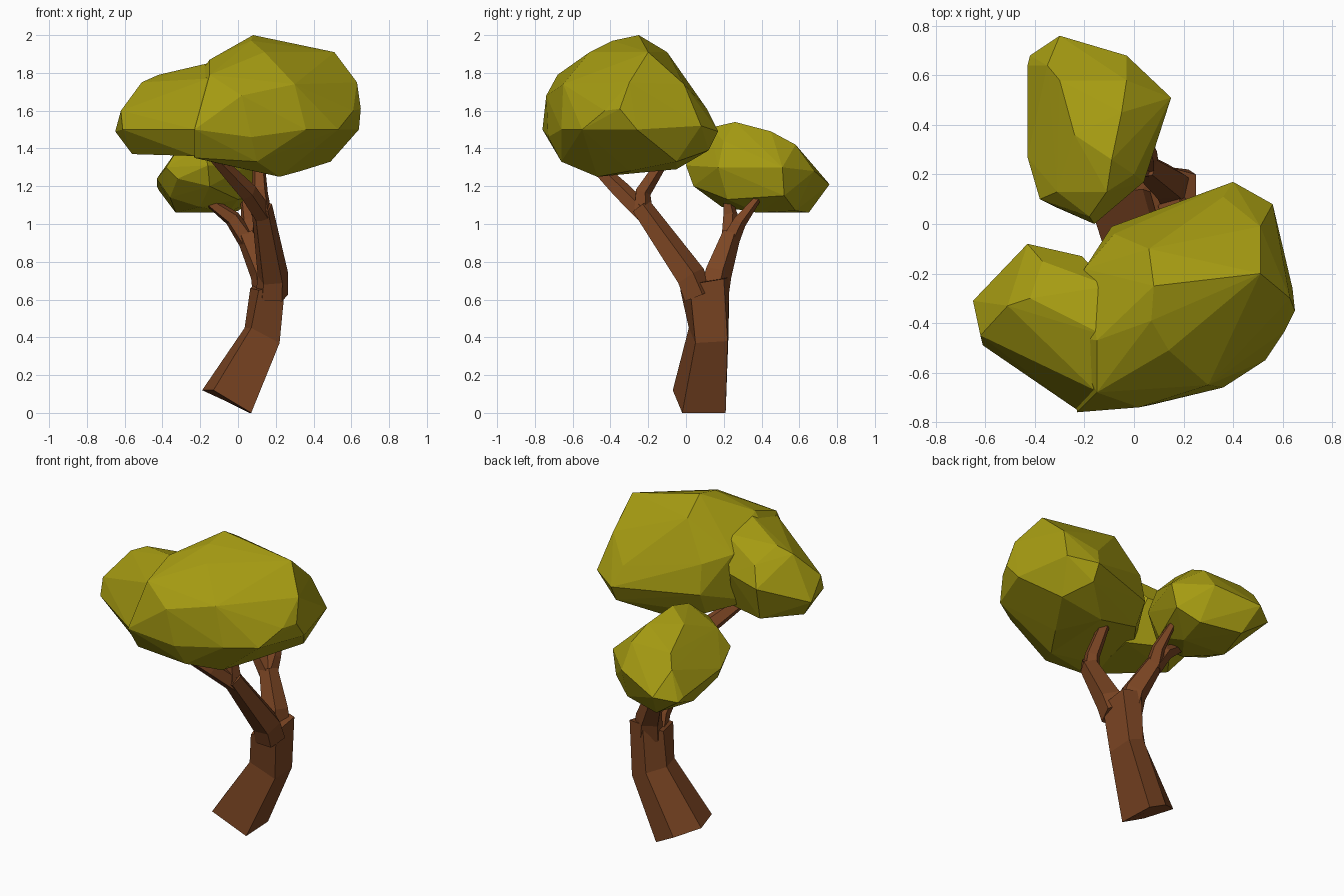
import bpy, bmesh, math
from mathutils import Vector


def material(name, rgb):
    m = bpy.data.materials.new(name)
    m.diffuse_color = (*rgb, 1)
    return m


LEAF = material("leaf_green", (0.38, 0.33, 0.006))
BARK = material("bark_brown", (0.20, 0.06, 0.017))


def finish(name, bm, mat):
    bmesh.ops.recalc_face_normals(bm, faces=bm.faces)
    me = bpy.data.meshes.new(name)
    bm.to_mesh(me)
    bm.free()
    me.materials.append(mat)
    ob = bpy.data.objects.new(name, me)
    bpy.context.collection.objects.link(ob)
    return ob


def loft(name, rings):
    bm = bmesh.new()
    loops = [[bm.verts.new(p) for p in r] for r in rings]
    n = len(loops[0])
    for a, b in zip(loops, loops[1:]):
        for i in range(n):
            j = (i + 1) % n
            bm.faces.new((a[i], a[j], b[j], b[i]))
    bm.faces.new(loops[0][::-1])
    bm.faces.new(loops[-1])
    return finish(name, bm, BARK)


def limb(name, path, sides=5):
    """Tapered faceted tube along (x, y, z, radius) points."""
    pts = [Vector(p[:3]) for p in path]
    rings = []
    for i, p in enumerate(pts):
        t = (pts[min(i + 1, len(pts) - 1)] - pts[max(i - 1, 0)]).normalized()
        u = Vector((1, 0, 0))
        u = (u - t * u.dot(t)).normalized()
        v = t.cross(u)
        rings.append([p + path[i][3] * (u * math.cos(a) + v * math.sin(a))
                      for a in (math.tau * (k + 0.25) / sides for k in range(sides))])
    return loft(name, rings)


def clump(name, points):
    """Faceted foliage: convex hull of its corner points."""
    bm = bmesh.new()
    for p in points:
        bm.verts.new(p)
    res = bmesh.ops.convex_hull(bm, input=bm.verts)
    inner = [g for g in res["geom_interior"] if isinstance(g, bmesh.types.BMVert)]
    bmesh.ops.delete(bm, geom=inner, context='VERTS')
    return finish(name, bm, LEAF)


# Leaning five-sided trunk with a slanted foot
loft("trunk", [
    [(-.13, -.07, .12), (.07, -.02, 0), (.06, .21, 0), (-.06, .21, .06), (-.19, .12, .12)],
    [(.07, .015, .45), (.22, .05, .37), (.22, .22, .38), (.12, .225, .42), (.035, .14, .45)],
    [(.11, -.03, .65), (.25, .02, .68), (.25, .20, .71), (.14, .23, .72), (.065, .13, .66)],
])

# Front and back branches, each splitting into two twigs
limb("front_branch", [(.18, .06, .62, .09), (.185, .02, .72, .085), (.125, -.24, 1.09, .058)])
limb("front_twig_left", [(.13, -.22, 1.05, .055), (.05, -.34, 1.17, .052), (-.15, -.55, 1.38, .03)])
limb("front_twig_right", [(.125, -.23, 1.06, .055), (.115, -.23, 1.17, .045), (.11, -.12, 1.34, .032)])
limb("back_branch", [(.16, .14, .62, .085), (.14, .165, .74, .078), (.045, .235, .94, .055)])
limb("back_twig_left", [(.05, .23, .91, .052), (-.03, .235, 1.03, .045), (-.17, .22, 1.13, .025)])
limb("back_twig_right", [(.05, .23, .91, .052), (.055, .28, 1.01, .04), (.03, .39, 1.15, .018)])

# Large crown: main mass merged with a left lobe
crown = clump("large_crown", [
    (.08, -.25, 2.0), (.07, -.39, 1.97), (.51, -.20, 1.91), (.06, -.10, 1.91),
    (.14, -.51, 1.91), (-.15, -.47, 1.87), (-.15, -.68, 1.79), (.51, -.01, 1.74),
    (.63, -.30, 1.75), (.65, -.35, 1.61), (.61, -.43, 1.60), (.30, -.65, 1.74),
    (.02, -.74, 1.68), (-.23, -.76, 1.50), (.07, -.73, 1.46), (.36, -.66, 1.50),
    (.53, -.55, 1.50), (.56, .08, 1.52), (.40, .17, 1.49), (.36, .11, 1.61),
    (-.09, -.01, 1.50), (-.08, -.04, 1.68), (-.20, -.18, 1.72), (-.26, -.45, 1.72),
    (.22, -.47, 1.25), (.33, -.30, 1.28), (.20, -.05, 1.29), (.49, -.05, 1.33),
    (.40, .12, 1.39), (-.10, -.50, 1.32), (-.23, -.66, 1.35), (-.08, -.08, 1.36),
    (.10, -.66, 1.33), (.64, -.26, 1.50), (-.25, -.30, 1.40),
])
lobe = clump("left_lobe", [
    (-.65, -.31, 1.49), (-.62, -.45, 1.60), (-.61, -.49, 1.50), (-.51, -.33, 1.75),
    (-.42, -.30, 1.79), (-.43, -.08, 1.60), (-.37, -.15, 1.71), (-.21, -.13, 1.62),
    (-.42, -.61, 1.50), (-.23, -.75, 1.50), (-.16, -.67, 1.77), (-.12, -.45, 1.86),
    (-.56, -.37, 1.37), (-.40, -.16, 1.38), (-.23, -.65, 1.36), (-.15, -.25, 1.36),
    (-.10, -.25, 1.80),
])
mod = crown.modifiers.new("merge", 'BOOLEAN')
mod.operation = 'UNION'
mod.solver = 'EXACT'
mod.object = lobe
bpy.context.view_layer.objects.active = crown
bpy.ops.object.modifier_apply(modifier=mod.name)
bpy.data.objects.remove(lobe)

# Small crown at the back
clump("small_crown", [
    (-.09, .26, 1.54), (-.11, .13, 1.51), (-.24, .36, 1.50), (-.05, .45, 1.49),
    (-.03, .58, 1.42), (-.30, .58, 1.42), (-.35, .64, 1.35), (-.30, .76, 1.21),
    (-.03, .68, 1.28), (.15, .51, 1.30), (.12, .52, 1.15), (-.43, .64, 1.20),
    (-.42, .68, 1.18), (-.43, .27, 1.24), (-.38, .10, 1.30), (-.32, .07, 1.24),
    (-.16, 0, 1.31), (-.18, .03, 1.41), (-.31, .13, 1.41), (.04, .17, 1.30),
    (0, .20, 1.44), (-.05, .38, 1.06), (-.33, .40, 1.06), (-.25, .65, 1.06),
    (0, .58, 1.07), (-.20, .19, 1.09), (-.15, .04, 1.20), (-.36, .20, 1.14),
    (0, .22, 1.13),
])
